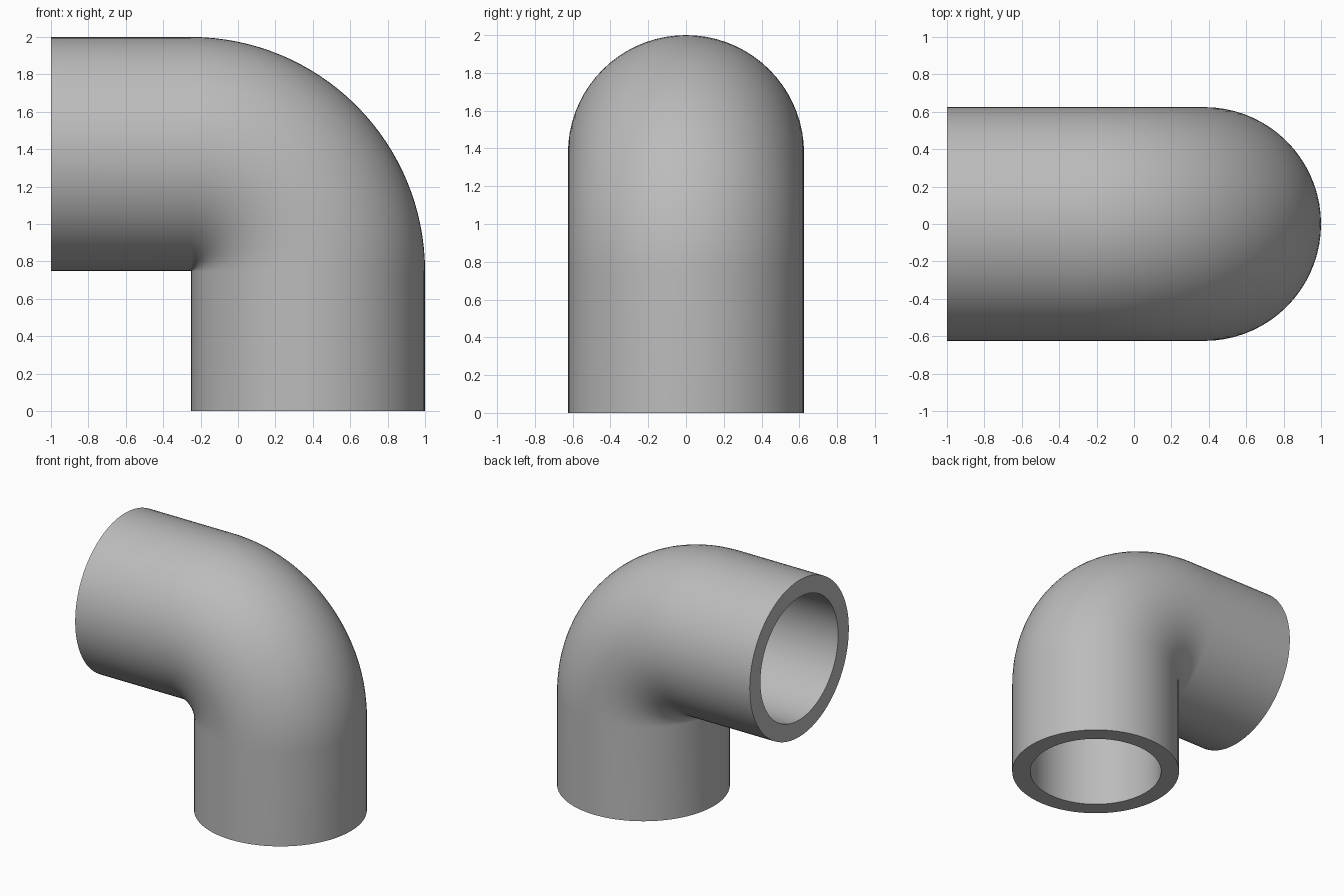
import bpy
import bmesh
from math import sin, cos, pi, radians
from mathutils import Vector

cube = bpy.data.objects.get("Cube")
if cube:
    bpy.data.objects.remove(cube, do_unlink=True)

OUTER, BORE = 0.625, 0.49      # pipe radii
BEND = 0.628                   # centreline radius of the bend
PIVOT = Vector((1 - OUTER - BEND, 0, 2 - OUTER - BEND))
SIDES, STEPS = 72, 32

# Plain grey plastic
grey = bpy.data.materials.new("grey plastic")
grey.use_nodes = True
colour = (0.5, 0.5, 0.5, 1)
grey.diffuse_color = colour
grey.node_tree.nodes["Principled BSDF"].inputs["Base Color"].default_value = colour

# Centreline stations: (centre, outward direction in the bend plane)
stations = [(Vector((PIVOT.x + BEND, 0, 0)), Vector((1, 0, 0)))]
for i in range(STEPS + 1):
    a = pi / 2 * i / STEPS
    out = Vector((cos(a), 0, sin(a)))
    stations.append((PIVOT + out * BEND, out))
stations.append((Vector((-1, 0, PIVOT.z + BEND)), Vector((0, 0, 1))))

bm = bmesh.new()


def ring(centre, out, radius):
    side = Vector((0, 1, 0))
    return [bm.verts.new(centre + radius * (out * cos(t) + side * sin(t)))
            for t in (2 * pi * k / SIDES for k in range(SIDES))]


def bridge(a, b):
    for k in range(SIDES):
        n = (k + 1) % SIDES
        bm.faces.new((a[k], a[n], b[n], b[k]))


# Outer wall and bore swept along the centreline, then the two end rims
outer = [ring(c, o, OUTER) for c, o in stations]
inner = [ring(c, o, BORE) for c, o in stations]
for wall in (outer, inner):
    for a, b in zip(wall, wall[1:]):
        bridge(a, b)
for end in (0, -1):
    bridge(outer[end], inner[end])
bmesh.ops.recalc_face_normals(bm, faces=bm.faces[:])

mesh = bpy.data.meshes.new("pipe_elbow")
bm.to_mesh(mesh)
bm.free()
mesh.materials.append(grey)
elbow = bpy.data.objects.new("pipe_elbow", mesh)
bpy.context.collection.objects.link(elbow)

bpy.ops.object.select_all(action='DESELECT')
elbow.select_set(True)
bpy.context.view_layer.objects.active = elbow
bpy.ops.object.shade_smooth_by_angle(angle=radians(35))
